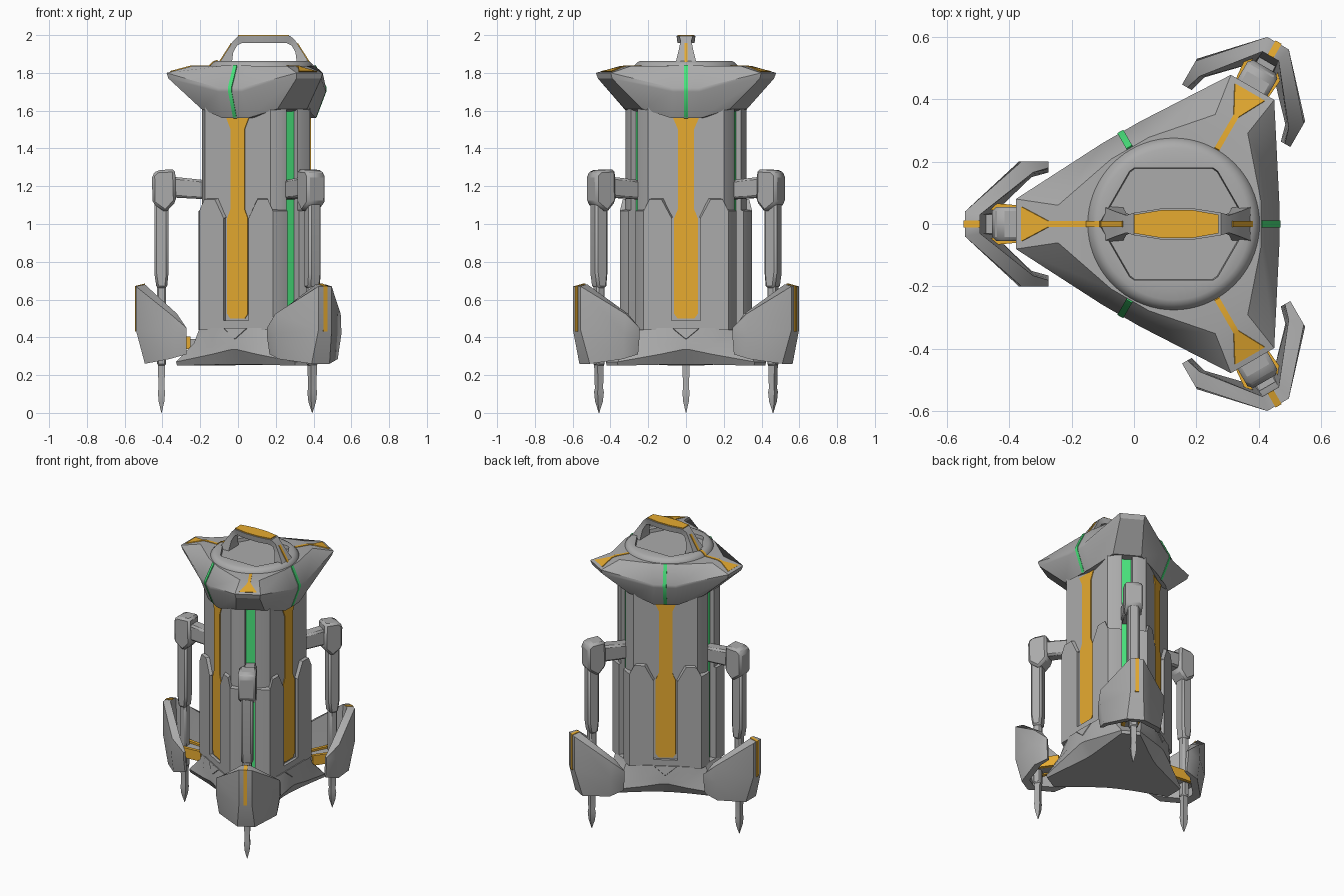
import bpy, bmesh, math
from math import sin, cos, radians

if "Cube" in bpy.data.objects:
    bpy.data.objects.remove(bpy.data.objects["Cube"])

CX = 0.127                       # axis of the three-fold body
LEGS = [60, 180, 300]
FACES = [0, 120, 240]


def material(name, col):
    m = bpy.data.materials.new(name)
    m.diffuse_color = (*col, 1)
    m.use_nodes = True
    m.node_tree.nodes["Principled BSDF"].inputs["Base Color"].default_value = m.diffuse_color
    return m


GREY = material("grey metal", (0.41, 0.41, 0.41))
ORANGE = material("orange paint", (0.80, 0.41, 0.03))
GREEN = material("green glow", (0.07, 0.80, 0.21))


def P(ang, r, t, z):
    """Point at distance r along a direction, t sideways, height z."""
    a = radians(ang)
    return (CX + r * cos(a) - t * sin(a), r * sin(a) + t * cos(a), z)


def F(r, t, z=0.0):
    """Point given on a flat side, expressed in the frame of the nearest leg."""
    c, s = 0.5, math.sqrt(3) / 2
    return (r * c + t * s, r * s - t * c, z)


def loft(name, rings, mat, bevel=0):
    bm = bmesh.new()
    vs = [[bm.verts.new(p) for p in ring] for ring in rings]
    n = len(vs[0])
    for a, b in zip(vs, vs[1:]):
        for i in range(n):
            bm.faces.new((a[i], a[(i + 1) % n], b[(i + 1) % n], b[i]))
    bm.faces.new(vs[0][::-1])
    bm.faces.new(vs[-1])
    bmesh.ops.recalc_face_normals(bm, faces=bm.faces)
    me = bpy.data.meshes.new(name)
    bm.to_mesh(me)
    bm.free()
    me.materials.append(mat)
    ob = bpy.data.objects.new(name, me)
    bpy.context.collection.objects.link(ob)
    if bevel:
        m = ob.modifiers.new("bevel", 'BEVEL')
        m.width, m.segments, m.limit_method = bevel, 1, 'ANGLE'
    return ob


def tri_ring(half):
    """Half a sector, mirrored and repeated around the three legs."""
    out = []
    for a in LEGS:
        out += [P(a, r, -t, z) for r, t, z in reversed(half)]
        out += [P(a, r, t, z) for r, t, z in half]
    return out


def prism(name, ang, poly, hw, mat=GREY, bevel=0):
    """Radial-vertical outline extruded sideways."""
    return loft(name, [[P(ang, r, s * hw, z) for r, z in poly] for s in (-1, 1)], mat, bevel)


def strip(name, ang, path, mat, d=0.004):
    """Thin plate following (r, z, half width) points."""
    loft(name, [[P(ang, r + d, -w, z + d), P(ang, r + d, w, z + d),
                 P(ang, r - d, w, z - d), P(ang, r - d, -w, z - d)] for r, z, w in path], mat)


# Core body, with a groove at each leg
core = [(0.283, 0.03), (0.317, 0.033), (0.317, 0.065), F(0.255, 0.2)[:2]]
loft("core_body", [tri_ring([(r, t, z) for r, t in core]) for z in (0.4, 1.65)], GREY)

# Lower armour jacket, slotted on the flat sides and with a stepped top
jacket = [(0.283, 0.03, 1.07), (0.33, 0.035, 1.07), (0.335, 0.078, 1.07), F(0.274, 0.225, 1.07),
          F(0.274, 0.195, 1.13), F(0.274, 0.13, 1.13), F(0.274, 0.076, 1.03), F(0.25, 0.076, 1.03)]
loft("lower_jacket", [tri_ring([(r, t, 0.44) for r, t, z in jacket]), tri_ring(jacket),
                      tri_ring([(r * .9, t * .9, z + 0.008) for r, t, z in jacket])], GREY)

# Base, undercut along its sides
loft("base", [
    tri_ring([(0.45, 0.06, 0.25), F(0.25, 0.14, 0.255), F(0.24, 0.03, 0.255)]),
    tri_ring([(0.455, 0.06, 0.27), F(0.292, 0.14, 0.31), F(0.295, 0.02, 0.335)]),
    tri_ring([(0.36, 0.08, 0.37), F(0.29, 0.14, 0.36), F(0.292, 0.02, 0.37)]),
    tri_ring([(0.33, 0.08, 0.45), F(0.28, 0.14, 0.45), F(0.28, 0.02, 0.45)])], GREY)

# Three-cornered roof
loft("roof", [
    tri_ring([(0.322, 0.09, 1.61), F(0.285, 0.075, 1.56)]),
    tri_ring([(0.495, 0.075, 1.77), F(0.338, 0.07, 1.70)]),
    tri_ring([(0.505, 0.08, 1.80), F(0.338, 0.07, 1.72)]),
    tri_ring([(0.37, 0.06, 1.836), F(0.28, 0.07, 1.838)])], GREY)


# Round cap with a six-sided recess
def recess(a):
    c, s = abs(cos(a)), abs(sin(a))
    return min(0.18 / max(s, 1e-4), 0.03105 / (0.13 * c + 0.075 * s))


def circle(fn, z, n=72):
    return [P(360 * i / n, fn(2 * math.pi * i / n), 0, z) for i in range(n)]


loft("cap", [circle(lambda a: 0.275, 1.825), circle(lambda a: 0.275, 1.839),
             circle(lambda a: 0.258, 1.856), circle(lambda a: 0.243, 1.864),
             circle(recess, 1.864), circle(lambda a: recess(a) * 0.985, 1.842)], GREY)

# Carry handle: outer x, outer z, inner x, inner z, half width
HX = 0.1395
half = [(-0.11, 1.835, -0.035, 1.835, 0.06), (-0.06, 1.915, -0.025, 1.91, 0.04),
        (-0.025, 1.97, -0.005, 1.945, 0.028), (0.0, 1.994, 0.02, 1.957, 0.036),
        (0.09, 1.994, 0.09, 1.957, 0.05)]
full = half + [(2 * HX - a, b, 2 * HX - c, d, w) for a, b, c, d, w in reversed(half)]
loft("handle", [[(a, -w, b), (a, w, b), (c, w * .9, d), (c, -w * .9, d)]
                for a, b, c, d, w in full], GREY)
loft("handle_grip", [[(x, -w, 1.992), (x, w, 1.992), (x, w, 2.0), (x, -w, 2.0)]
                     for x, w in ((0, .03), (.09, .045), (.185, .045), (.27, .03))], ORANGE)
for ang, off in ((0, 2 * HX - CX), (180, CX)):
    strip("handle_stripe", ang, [(0.11 + off, 1.838, 0.009), (0.06 + off, 1.915, 0.009),
                                 (0.035 + off, 1.955, 0.009)], ORANGE, 0.003)
strip("cap_stripe", 180, [(0.278, 1.838, 0.009), (0.258, 1.857, 0.009), (0.235, 1.866, 0.009)],
      ORANGE, 0.003)

for a in FACES:
    # Long orange side strip in its slot
    outline = [(0.045, 0.5), (0.063, 0.525), (0.063, 1.03), (0.042, 1.08), (0.042, 1.5), (0.068, 1.56)]
    pts = outline + [(-t, z) for t, z in reversed(outline)]
    loft("side_strip", [[P(a, r, t, z) for t, z in pts] for r in (0.25, 0.26)], ORANGE)
    # Slot sill and pointed plate on the base
    prism("slot_sill", a, [(0.22, 0.44), (0.274, 0.44), (0.274, 0.49), (0.22, 0.49)], 0.077)
    strip("base_point", a, [(0.280, 0.445, 0.07), (0.288, 0.39, 0.004)], GREY, 0.004)
    # Green roof seam
    strip("roof_seam", a, [(0.281, 1.837, 0.011), (0.338, 1.72, 0.011),
                           (0.338, 1.70, 0.011), (0.286, 1.563, 0.011)], GREEN, 0.004)

for a in LEGS:
    # Green light in the groove
    prism("groove_light", a, [(0.27, 0.45), (0.29, 0.45), (0.29, 1.64), (0.27, 1.64)], 0.028, GREEN)
    # Orange roof arrow
    strip("roof_arrow", a, [(r, 1.837 - 0.267 * max(0, r - 0.37), w) for r, w in
                            ((0.275, .009), (0.37, .009), (0.398, .009), (0.41, .015), (0.485, .055))],
          ORANGE, 0.003)
    # Upper arm, shoulder and strut
    prism("upper_arm", a, [(0.28, 1.13), (0.47, 1.14), (0.47, 1.25), (0.28, 1.23)], 0.04, GREY, 0.012)
    prism("shoulder", a, [(0.582, 1.26), (0.555, 1.285), (0.46, 1.29), (0.455, 1.12),
                          (0.51, 1.06), (0.58, 1.11)], 0.055, GREY, 0.014)
    prism("strut", a, [(0.495, 1.12), (0.57, 1.12), (0.57, 0.74), (0.558, 0.66), (0.503, 0.66),
                       (0.495, 0.74)], 0.037, GREY, 0.012)
    prism("strut_rod", a, [(0.507, 0.8), (0.557, 0.8), (0.557, 0.25), (0.507, 0.25)], 0.027, GREY, 0.01)
    # Ground spike
    loft("spike", [[P(a, 0.532 + i * h, j * h, z) for i, j in ((1, 1), (-1, 1), (-1, -1), (1, -1))]
                   for z, h in ((0.27, .019), (0.13, .016), (0.11, .019), (0.06, .015), (0, .001))], GREY)
    # Foot armour: outer top, middle, bottom, then inner bottom, middle, top
    tip = [(.668, .04, .67), (.668, .04, .44), (.62, .055, .26),
           (.575, .035, .27), (.61, .03, .44), (.62, .03, .68)]
    wing = [(.487, .2, .525), (.495, .2, .42), (.49, .18, .285),
            (.455, .15, .295), (.45, .16, .42), (.45, .165, .525)]
    end = [(.40, .2, .45), (.40, .2, .40), (.40, .185, .31),
           (.40, .165, .31), (.40, .175, .40), (.40, .18, .45)]
    cols = [[P(a, r, -t, z) for r, t, z in c] for c in (end, wing, tip)]
    cols += [[P(a, r, t, z) for r, t, z in c] for c in (tip, wing, end)]
    loft("foot_armour", cols, GREY)
    prism("foot_stripe", a, [(0.665, 0.43), (0.672, 0.43), (0.672, 0.672), (0.62, 0.685),
                             (0.62, 0.678), (0.665, 0.664)], 0.011, ORANGE)
    # Foot link with orange side rails
    link = [(0.34, 0.335), (0.60, 0.345), (0.60, 0.40), (0.34, 0.39)]
    prism("foot_link", a, link, 0.03)
    for s in (-1, 1):
        loft("link_rail", [[P(a, r, s * (t + w), z) for w, z in
                            ((-.011, .337), (.011, .337), (.011, .405), (-.011, .405))]
                           for r, t in ((0.378, 0.038), (0.6, 0.058))], ORANGE)

# Smooth the gentle curves, keep hard edges
for ob in bpy.data.objects:
    bpy.ops.object.select_all(action='DESELECT')
    ob.select_set(True)
    bpy.context.view_layer.objects.active = ob
    soft = ob.name.startswith(("cap", "foot_armour"))
    bpy.ops.object.shade_smooth_by_angle(angle=radians(46 if soft else 28))
